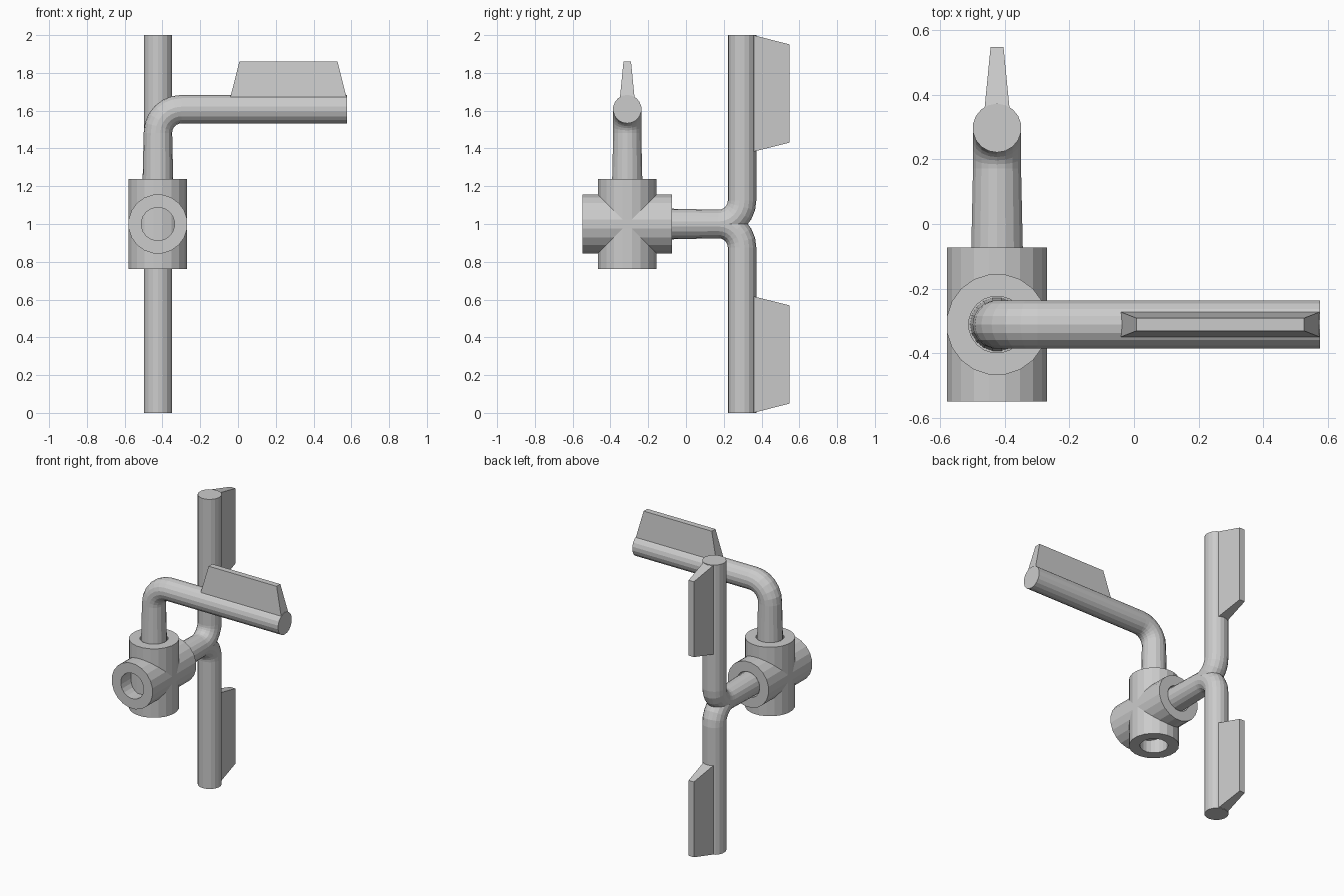
import bpy, bmesh, math
from mathutils import Matrix, Vector

if "Cube" in bpy.data.objects:
    bpy.data.objects.remove(bpy.data.objects["Cube"])

X, Y, Z = Vector((1, 0, 0)), Vector((0, 1, 0)), Vector((0, 0, 1))
CENTRE = Vector((-0.424, -0.311, 1.0))
N_HUB, N_PIPE = 20, 18
HALF, R_OUT, R_IN = 0.238, 0.157, 0.088


def frame(u, v, h):
    """Matrix placing local x, y, z along u, v, h at the hub centre."""
    m = Matrix((u, v, h)).transposed().to_4x4()
    m.translation = CENTRE
    return m


def finish(bm, name, matrix):
    bmesh.ops.recalc_face_normals(bm, faces=bm.faces)
    bm.transform(matrix)
    mesh = bpy.data.meshes.new(name)
    bm.to_mesh(mesh)
    bm.free()
    ob = bpy.data.objects.new(name, mesh)
    bpy.context.collection.objects.link(ob)
    return ob


def bridge(bm, a, b):
    n = len(a)
    for i in range(n):
        j = (i + 1) % n
        bm.faces.new((a[i], a[j], b[j], b[i]))


def socket(name, matrix):
    """Thick open tube along local z."""
    bm = bmesh.new()
    profile = [(R_OUT, -HALF), (R_OUT, HALF), (R_IN, HALF), (R_IN, -HALF)]
    rings = []
    for r, z in profile:
        rings.append([bm.verts.new((r * math.cos((i + 0.5) * math.tau / N_HUB),
                                    r * math.sin((i + 0.5) * math.tau / N_HUB), z))
                      for i in range(N_HUB)])
    for k in range(4):
        bridge(bm, rings[k], rings[(k + 1) % 4])
    finish(bm, name, matrix)


def pipe(name, matrix):
    """Tapered stem, quarter bend, straight arm."""
    bend, height, length, r = 0.125, 0.608, 1.0, 0.0755
    # stations: position x, z, tilt angle, radius
    stations = [(0, 0.1, 0, 0.084)]
    for k in range(7):
        a = math.pi / 2 * k / 6
        stations.append((bend * (1 - math.cos(a)),
                         height - bend + bend * math.sin(a), a, r))
    stations.append((length, height, math.pi / 2, r))
    bm = bmesh.new()
    rings = []
    for x, z, a, rad in stations:
        ring = []
        for i in range(N_PIPE):
            t = i * math.tau / N_PIPE
            d = rad * math.cos(t)
            ring.append(bm.verts.new((x + d * math.cos(a), rad * math.sin(t),
                                      z - d * math.sin(a))))
        rings.append(ring)
    for a, b in zip(rings, rings[1:]):
        bridge(bm, a, b)
    bm.faces.new(rings[0])
    bm.faces.new(rings[-1])
    finish(bm, name, matrix)


def fin(name, matrix):
    """Tapered blade on the arm."""
    bm = bmesh.new()
    rings = []
    for x0, x1, w, z in [(0.382, 1.0, 0.039, 0.665), (0.431, 0.951, 0.02, 0.859)]:
        rings.append([bm.verts.new(p) for p in
                      [(x0, -w, z), (x1, -w, z), (x1, w, z), (x0, w, z)]])
    bridge(bm, *rings)
    for ring in rings:
        bm.faces.new(ring)
    finish(bm, name, matrix)


# crossed sockets
socket("vertical_socket", frame(X, Y, Z))
socket("horizontal_socket", frame(Z, X, Y))

# three identical bent arms with fins
for label, m in (("side", frame(X, Y, Z)),
                 ("upper", frame(Z, X, Y)),
                 ("lower", frame(-Z, -X, Y))):
    pipe(label + "_arm", m)
    fin(label + "_fin", m)
